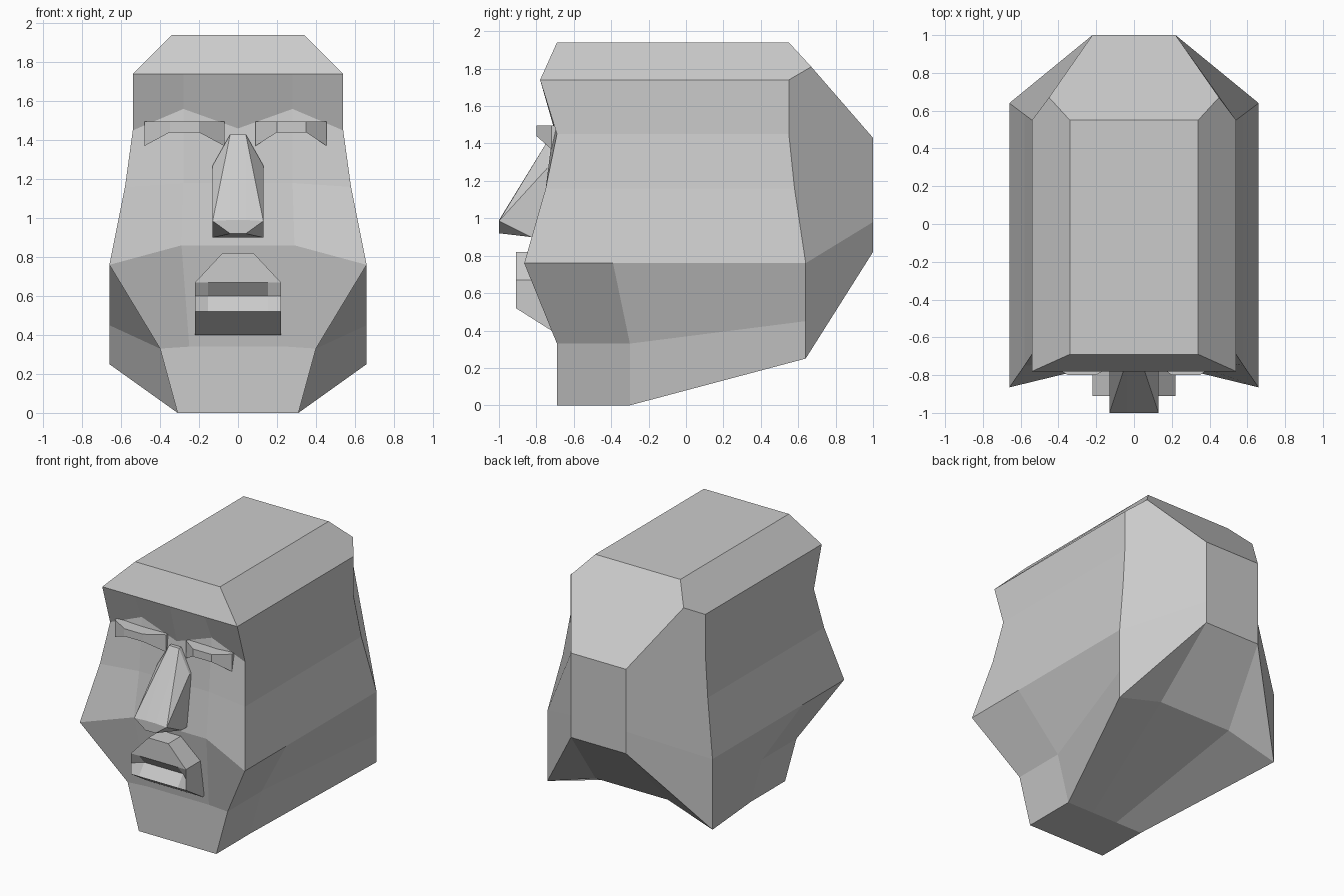
import bpy, bmesh

if "Cube" in bpy.data.objects:
    bpy.data.objects.remove(bpy.data.objects["Cube"])


def flip(p):
    return (-p[0], p[1], p[2])


def grid(rows):
    """Quads between successive rows of points."""
    return [[a[i], a[i + 1], b[i + 1], b[i]]
            for a, b in zip(rows, rows[1:]) for i in range(len(a) - 1)]


def across(points):
    """Polygon made from half an outline and its mirror image."""
    return points + [flip(p) for p in reversed(points)]


def both(faces):
    return faces + [[flip(p) for p in reversed(f)] for f in faces]


def finish(name, bm):
    bmesh.ops.recalc_face_normals(bm, faces=bm.faces)
    mesh = bpy.data.meshes.new(name)
    bm.to_mesh(mesh)
    bm.free()
    bpy.context.collection.objects.link(bpy.data.objects.new(name, mesh))


def build(name, faces):
    bm, seen = bmesh.new(), {}
    for f in faces:
        vs = []
        for p in f:
            k = tuple(round(abs(c) if c == 0 else c, 4) for c in p)
            if k not in seen:
                seen[k] = bm.verts.new(k)
            if seen[k] not in vs:
                vs.append(seen[k])
        if len(vs) > 2 and not bm.faces.get(vs):
            bm.faces.new(vs)
    finish(name, bm)


# Head: front corner edge, inner face column and centre line, top to chin
corner = [(.34, -.69, 1.94), (.54, -.78, 1.74), (.54, -.69, 1.45), (.58, -.75, 1.16),
          (.66, -.865, .76), (.40, -.69, .33), (.31, -.69, 0)]
inner = [(.2, -.69, 1.94), (.28, -.78, 1.74), (.28, -.70, 1.56), (.28, -.73, 1.18),
         (.29, -.775, .86), (.25, -.69, .34), (.1, -.69, 0)]
centre = [(0, -.69, 1.94), (0, -.78, 1.74), (0, -.70, 1.46), (0, -.73, 1.18),
          (0, -.775, .86), (0, -.69, .34), (0, -.69, 0)]
face = grid(list(zip(centre, inner, corner)))

# Head: sides, with the jaw break
back = [(.54, .55, 1.74), (.54, .55, 1.45), (.58, .58, 1.16), (.66, .64, .76),
        (.66, .64, .45), (.66, .64, .25)]
jaw = [(.66, -.39, .76), (.40, -.30, .33), (.31, -.30, 0)]
sides = grid(list(zip(corner[1:4], back[:3])))
sides.append([corner[3], back[2], back[3], jaw[0], corner[4]])
sides += grid(list(zip(corner[4:], jaw, back[3:])))

# Head: crown bevels and back corners
crown, bevel = (.34, .55, 1.94), (.45, .67, 1.81)
rear = [(.22, 1, 1.43), (.22, 1, .98), (.22, 1, .82)]
sides.append([corner[0], crown, bevel, back[0], corner[1]])
sides.append([bevel] + back[:4] + [rear[1], rear[0]])
sides.append([back[3], back[4], back[5], rear[2], rear[1]])

# Head: hollow underside
under = grid([[(0, 1, .82), rear[2], rear[2]],
              [(0, .62, .36), (.29, .62, .36), back[5]],
              [(0, -.30, 0), (.1, -.30, 0), jaw[2]],
              [(0, -.69, 0), (.1, -.69, 0), corner[6]]])

middle = [across([corner[0], crown]), across([crown, bevel, rear[0]]), across(rear)]
build("head", both(face + sides + under) + middle)

# Nose: convex wedge
bm = bmesh.new()
for p in [(.04, -.73, 1.43), (.04, -.66, 1.43), (.13, -.74, 1.27), (.13, -.66, 1.27),
          (.13, -1, .985), (.04, -1, .99), (.04, -1, .92), (.13, -.83, .90), (.13, -.70, .90)]:
    bm.verts.new(p)
    bm.verts.new(flip(p))
bmesh.ops.convex_hull(bm, input=bm.verts)
bmesh.ops.dissolve_limit(bm, angle_limit=.02, verts=bm.verts, edges=bm.edges)
finish("nose", bm)

# Mouth: lip block with a recessed slot
a, b, d, e = (.08, -.91, .82), (.22, -.91, .67), (.22, -.91, .52), (.22, -.72, .40)
s1, s2, b2 = (.155, -.91, .67), (.155, -.85, .60), (.22, -.91, .60)
d1 = (.155, -.91, .52)
ab, bb, eb = (.08, -.68, .82), (.22, -.68, .67), (.22, -.66, .40)
ends = [[b, b2, d, e, eb, bb], [a, b, bb, ab], [b, s1, s2, b2], [b2, s2, d1, d]]
spans = [[a, s1, b], [s1, s2], [s2, d1], [d, d1], [d, e], [e, eb], [a, ab], [ab, bb, eb]]
spans[0] = [a, b, s1]
spans[3:5] = [[d1, d, e]]
build("mouth", both(ends) + [across(s) for s in spans])

# Eyelids: small arched shelves under the brow
for name, xs in (("left_eyelid", (-.48, -.35, -.20, -.07)), ("right_eyelid", (.09, .20, .35, .455))):
    ys, low = (-.72, -.80, -.80, -.72), (1.37, 1.44, 1.44, 1.37)
    top = [(x, y, 1.495) for x, y in zip(xs, ys)]
    bottom = list(zip(xs, ys, low))
    top_back = [(x, -.66, 1.495) for x in xs]
    bottom_back = [(x, -.66, z) for x, z in zip(xs, low)]
    shelf = grid([top, bottom, bottom_back, top_back, top])
    shelf += [[r[i] for r in (top, bottom, bottom_back, top_back)] for i in (0, 3)]
    build(name, shelf)
